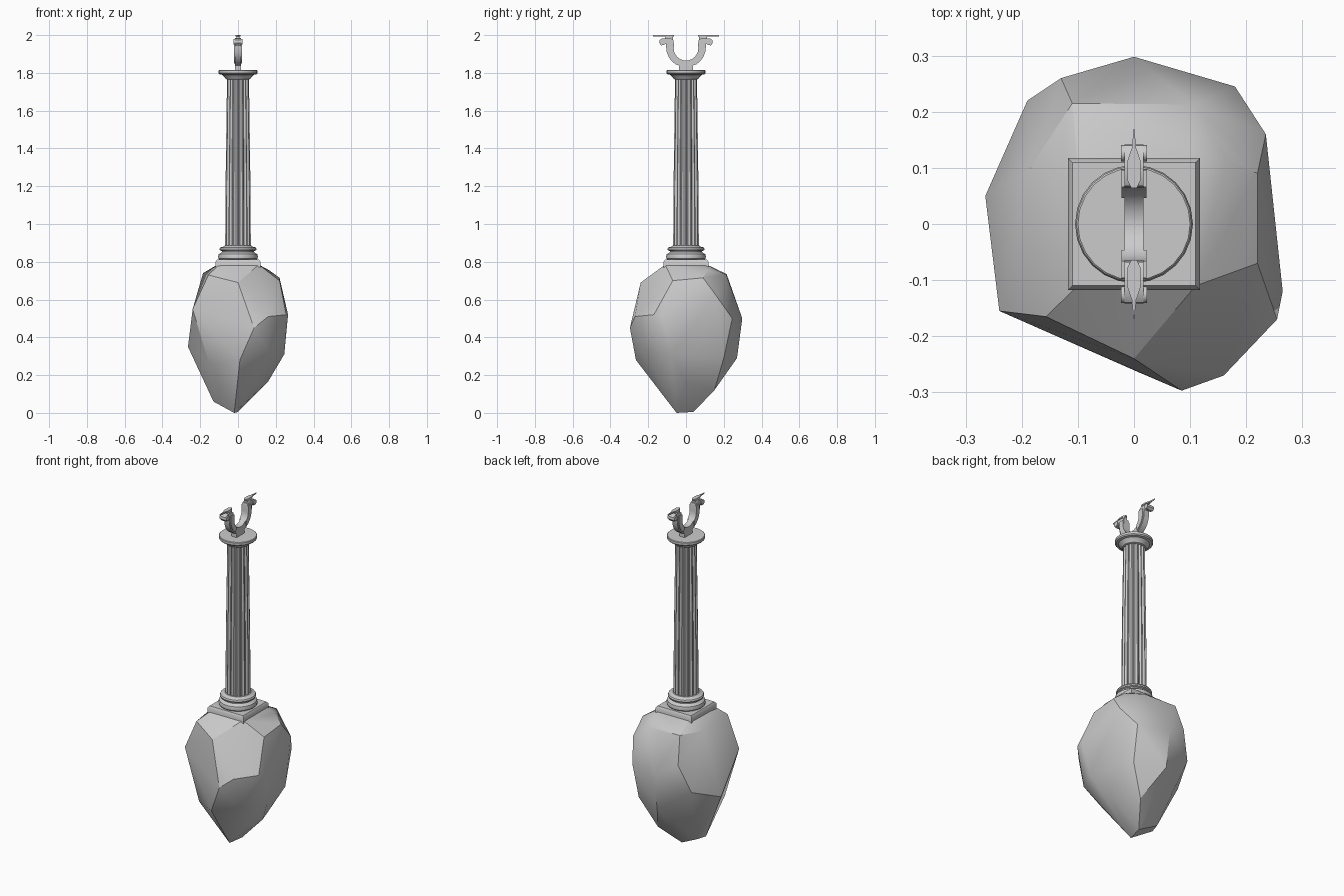
import bpy, bmesh, math


def finish(name, bm, angle=35):
    bmesh.ops.recalc_face_normals(bm, faces=bm.faces)
    me = bpy.data.meshes.new(name)
    bm.to_mesh(me)
    bm.free()
    ob = bpy.data.objects.new(name, me)
    bpy.context.collection.objects.link(ob)
    bpy.ops.object.select_all(action='DESELECT')
    ob.select_set(True)
    bpy.context.view_layer.objects.active = ob
    bpy.ops.object.shade_smooth_by_angle(angle=math.radians(angle))
    return ob


def loft(name, rings, angle=35):
    """Skin a stack of equal-length rings and cap both ends."""
    bm = bmesh.new()
    vs = [[bm.verts.new(p) for p in r] for r in rings]
    n = len(vs[0])
    for a, b in zip(vs, vs[1:]):
        for i in range(n):
            j = (i + 1) % n
            bm.faces.new((a[i], a[j], b[j], b[i]))
    bm.faces.new(vs[0][::-1])
    bm.faces.new(vs[-1])
    return finish(name, bm, angle)


def circle(r, z, n=24):
    return [(r * math.cos(2 * math.pi * i / n), r * math.sin(2 * math.pi * i / n), z)
            for i in range(n)]


def turned(name, profile, n=24):
    return loft(name, [circle(r, z, n) for r, z in profile])


# faceted boulder, narrow at the bottom
rock = [
    (-0.02, -0.05, 0), (0.0, 0.04, 0.005), (-0.13, 0.0, 0.06), (-0.11, 0.06, 0.06),
    (0.16, 0.0, 0.167), (0.08, 0.15, 0.12), (0.01, -0.265, 0.28), (-0.15, -0.15, 0.25),
    (0.245, -0.08, 0.31), (0.16, -0.23, 0.33), (0.0, 0.27, 0.29), (0.17, 0.2, 0.29),
    (-0.265, 0.05, 0.35), (-0.19, 0.22, 0.42), (0.085, -0.297, 0.45), (0.16, -0.27, 0.51),
    (0.265, -0.12, 0.52), (0.255, -0.17, 0.52), (-0.24, -0.155, 0.55), (0.0, 0.298, 0.5),
    (-0.13, 0.26, 0.58), (0.18, 0.245, 0.5), (0.235, 0.16, 0.62), (-0.185, 0.1, 0.74),
    (-0.157, -0.165, 0.73), (0.0, -0.24, 0.69), (0.22, -0.07, 0.7), (0.22, 0.09, 0.715),
    (-0.11, 0.215, 0.735), (0.105, 0.213, 0.73), (0.165, 0.115, 0.755), (0.11, -0.11, 0.785),
    (-0.1, -0.11, 0.785), (-0.1, 0.1, 0.79), (0.1, 0.1, 0.79),
]
bm = bmesh.new()
for p in rock:
    bm.verts.new(p)
res = bmesh.ops.convex_hull(bm, input=bm.verts)
bmesh.ops.delete(bm, geom=[v for v in bm.verts if not v.link_faces], context='VERTS')
finish("boulder", bm, 28)

# square plinth with chamfered edges
loft("plinth", [[(sx * h, sy * h, z) for sx, sy in ((-1, -1), (1, -1), (1, 1), (-1, 1))]
                for h, z in ((0.110, 0.760), (0.118, 0.770), (0.118, 0.800), (0.110, 0.812))])

# round base mouldings
turned("column_base", [(0.097, 0.81), (0.104, 0.818), (0.105, 0.828), (0.102, 0.840),
                       (0.094, 0.845), (0.086, 0.852), (0.086, 0.857), (0.096, 0.861),
                       (0.098, 0.868), (0.094, 0.876), (0.078, 0.880), (0.072, 0.885)])

# fluted tapering shaft
FLUTES, PROFILE = 16, (1.0, 0.99, 0.91, 0.875, 0.91, 0.99)


def flute_ring(r, z):
    offs = (-0.10, 0.10, 0.25, 0.5, 0.75, 0.90)
    pts = []
    for f in range(FLUTES):
        for o, k in zip(offs, (1, 1, 0.92, 0.875, 0.92, 1)):
            if o == 0.90:
                continue
            a = 2 * math.pi * (f + o) / FLUTES
            pts.append((r * k * math.cos(a), r * k * math.sin(a), z))
    return pts


loft("fluted_shaft", [flute_ring(r, z) for r, z in
                      ((0.068, 0.878), (0.066, 1.2), (0.062, 1.5), (0.058, 1.78))])

# capital: flared neck and round top slab
turned("capital", [(0.058, 1.765), (0.066, 1.768), (0.069, 1.776), (0.080, 1.784),
                   (0.084, 1.790), (0.098, 1.793), (0.103, 1.799), (0.103, 1.812),
                   (0.100, 1.815)])

# U-shaped cradle with curled tips, drawn as half an outline and mirrored
inner = [(0.065 * math.sin(a), 1.93 - 0.065 * math.cos(a))
         for a in (math.radians(d) for d in range(0, 91, 15))]
outer = [(0.105 * math.sin(a), 1.935 - 0.105 * math.cos(a))
         for a in (math.radians(d) for d in range(90, 20, -15))]
tip = [(0.064, 1.955), (0.068, 1.976), (0.085, 1.984), (0.125, 1.983), (0.140, 1.973),
       (0.142, 1.958), (0.132, 1.946), (0.118, 1.947), (0.107, 1.955)]
half = inner + tip + outer + [(0.037, 1.840), (0.037, 1.812)]
outline = half + [(-y, z) for y, z in half[:0:-1]]
cradle = loft("cradle", [[(x, y, z) for y, z in outline] for x in (-0.017, 0.017)])
for s in (-1, 1):
    # scroll boss at each tip
    bm = bmesh.new()
    bmesh.ops.create_cone(bm, cap_ends=True, segments=16, radius1=0.015, radius2=0.015,
                          depth=0.046)
    for v in bm.verts:
        v.co = (v.co.z, s * 0.126 + v.co.y, 1.964 + v.co.x)
    finish("scroll_boss", bm)
    # small foot and pointed leaf plate on top of each arm
    leaf = [(0, 0.174), (0.004, 0.135), (0.012, 0.112), (0.012, 0.078), (0.005, 0.064)]
    leaf += [(-x, y) for x, y in leaf[:0:-1]]
    loft("leaf_plate", [[(x, s * y, z) for x, y in leaf] for z in (1.992, 2.0)])
    foot = [(-1, 0.070), (1, 0.070), (1, 0.112), (-1, 0.112)]
    loft("plate_foot", [[(x * 0.009, s * y, z) for x, y in foot] for z in (1.975, 1.993)])
    # raised side rails along the arm
    rail = [(y, z) for y, z in inner[3:]] + [(0.066, 1.965), (0.096, 1.965)]
    rail += [(y * 0.93, 1.935 + (z - 1.935) * 0.93) for y, z in outer]
    loft("arm_rail", [[(x, s * y, z) for y, z in rail] for x in (-0.022, 0.022)])
